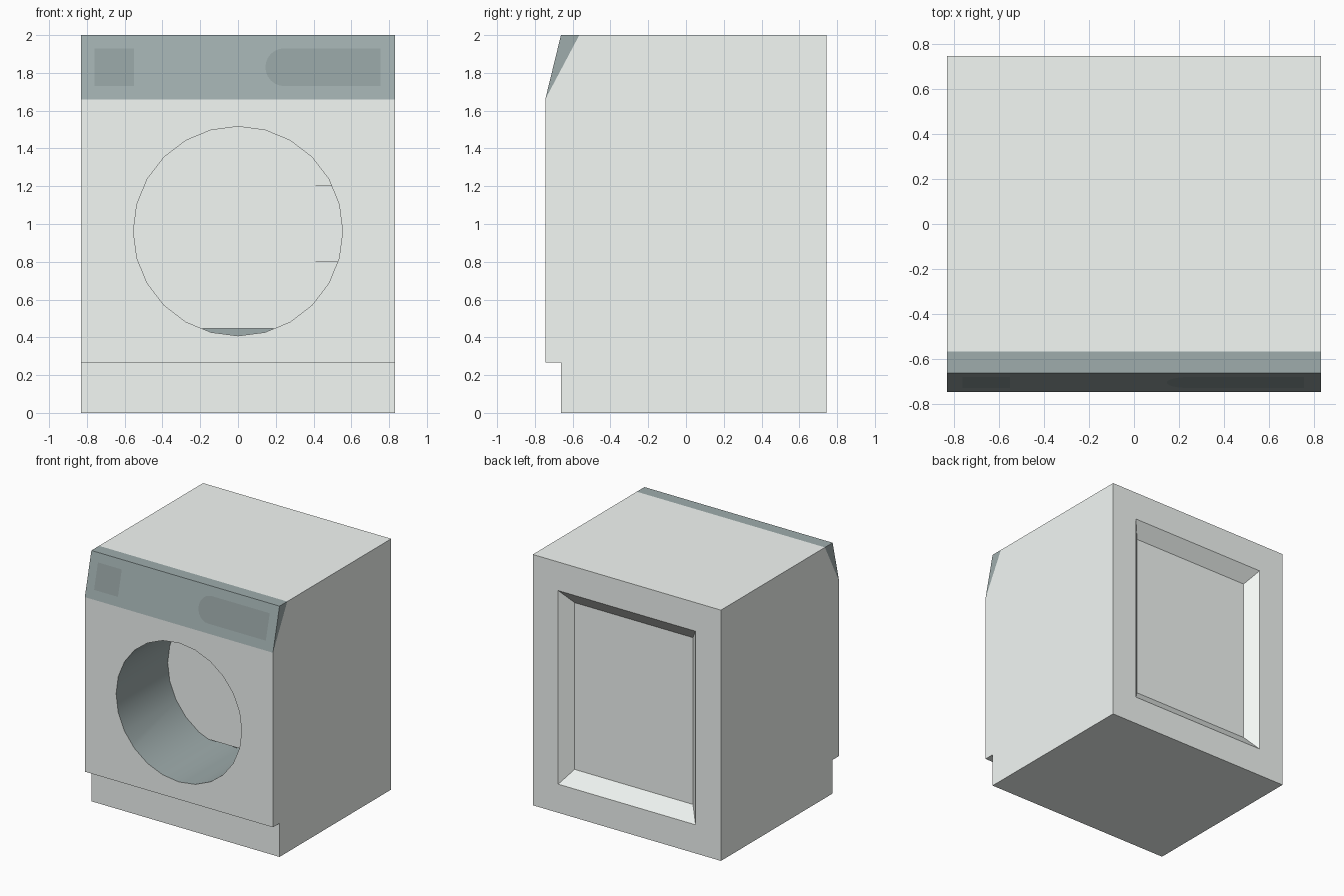
import bpy, bmesh, math

if "Cube" in bpy.data.objects:
    bpy.data.objects.remove(bpy.data.objects["Cube"])

W = 0.83                      # half width
HOLE_Z, HOLE_R = 0.962, 0.554


def material(name, rgb):
    m = bpy.data.materials.new(name)
    m.diffuse_color = (*rgb, 1)
    m.use_nodes = True
    m.node_tree.nodes["Principled BSDF"].inputs["Base Color"].default_value = m.diffuse_color
    return m


white = material("off_white", (0.90, 0.94, 0.915))
teal = material("grey_teal", (0.345, 0.415, 0.415))
dark = material("dark_teal", (0.285, 0.345, 0.345))


def make(name, bm, *mats):
    bmesh.ops.recalc_face_normals(bm, faces=bm.faces)
    me = bpy.data.meshes.new(name)
    bm.to_mesh(me)
    bm.free()
    ob = bpy.data.objects.new(name, me)
    bpy.context.collection.objects.link(ob)
    for m in mats:
        me.materials.append(m)
    return ob


def prism(points, step):
    """Closed prism: 3D outline swept along the step vector."""
    bm = bmesh.new()
    f = bm.faces.new([bm.verts.new(p) for p in points])
    top = bmesh.ops.extrude_face_region(bm, geom=[f], use_keep_orig=True)["geom"]
    bmesh.ops.translate(bm, vec=step, verts=[v for v in top if isinstance(v, bmesh.types.BMVert)])
    bmesh.ops.recalc_face_normals(bm, faces=bm.faces)
    return bm


# Cabinet: side profile swept across the width
side = [(-0.662, 0), (-0.662, 0.268), (-0.745, 0.268), (-0.745, 1.66),
        (-0.565, 2), (0.745, 2), (0.745, 0)]
bm = prism([(-W, y, z) for y, z in side], (2 * W, 0, 0))

# Recessed back panel with sloping sides
bm.faces.ensure_lookup_table()
back = max(bm.faces, key=lambda f: f.calc_center_median().y)
for half_x, half_z, y in [(0.606, 0.772, 0.745), (0.522, 0.665, 0.658)]:
    bmesh.ops.inset_individual(bm, faces=[back], thickness=0.05)
    for v in back.verts:
        v.co = (math.copysign(half_x, v.co.x), y, 1 + math.copysign(half_z, v.co.z - 1))
cabinet = make("cabinet", bm, white, teal)

# Round door opening, 24 sides
ring = [(HOLE_R * math.sin(i * math.tau / 24), -1.0,
         HOLE_Z + HOLE_R * math.cos(i * math.tau / 24)) for i in range(24)]
cutter = make("opening_cutter", prism(ring, (0, 0.97, 0)))
cutter.hide_render = True
mod = cabinet.modifiers.new("opening", "BOOLEAN")
mod.operation, mod.solver, mod.object = "DIFFERENCE", "EXACT", cutter
bpy.context.view_layer.objects.active = cabinet
cabinet.select_set(True)
bpy.ops.object.modifier_apply(modifier="opening")
bpy.data.objects.remove(cutter)
for p in cabinet.data.polygons:
    c = p.center
    inside = math.hypot(c.x, c.z - HOLE_Z) < 0.56 and -0.74 < c.y < 0
    p.material_index = 1 if inside else 0
bpy.ops.object.shade_smooth_by_angle(angle=math.radians(20))

# Plate closing the drum, with a narrow gap at the bottom
make("drum_back", prism([(-0.6, -0.095, 0.448), (0.6, -0.095, 0.448),
                         (0.6, -0.095, 1.56), (-0.6, -0.095, 1.56)], (0, 0.055, 0)), white)

# Wedge-shaped latch on the drum plate
make("latch", prism([(0.39, -0.095, 0.8), (0.58, -0.17, 0.8), (0.58, -0.09, 0.8)],
                    (0, 0, 0.403)), white)

# Slanted control panel wedge; its front face is rebuilt with two flush inlays
wedge = [(-0.745, 1.66), (-0.662, 2), (-0.565, 2)]
bm = prism([(-W, y, z) for y, z in wedge], (2 * W, 0, 0))
front = min(bm.faces, key=lambda f: f.normal.y)
edges = list(front.edges)
bmesh.ops.delete(bm, geom=[front], context="FACES_ONLY")

# Square display, and drawer front with one rounded end
display = [(-0.76, 1.73), (-0.55, 1.73), (-0.55, 1.93), (-0.76, 1.93)]
arc = [(0.245 - 0.1 * math.sin(i * math.pi / 12), 1.83 + 0.1 * math.cos(i * math.pi / 12))
       for i in range(13)]
drawer = [(0.755, 1.73), (0.755, 1.93)] + arc
inlays = []
for outline in (display, drawer):
    loop = [bm.verts.new((x, -0.745 + (z - 1.66) * 0.083 / 0.34, z)) for x, z in outline]
    inlays.append(loop)
    edges += [bm.edges.new((a, b)) for a, b in zip(loop, loop[1:] + loop[:1])]
bmesh.ops.triangle_fill(bm, edges=edges, use_beauty=True, normal=(0, -0.971, 0.237))
for loop in inlays:
    bm.faces.new(loop).material_index = 1
make("control_panel", bm, teal, dark)
